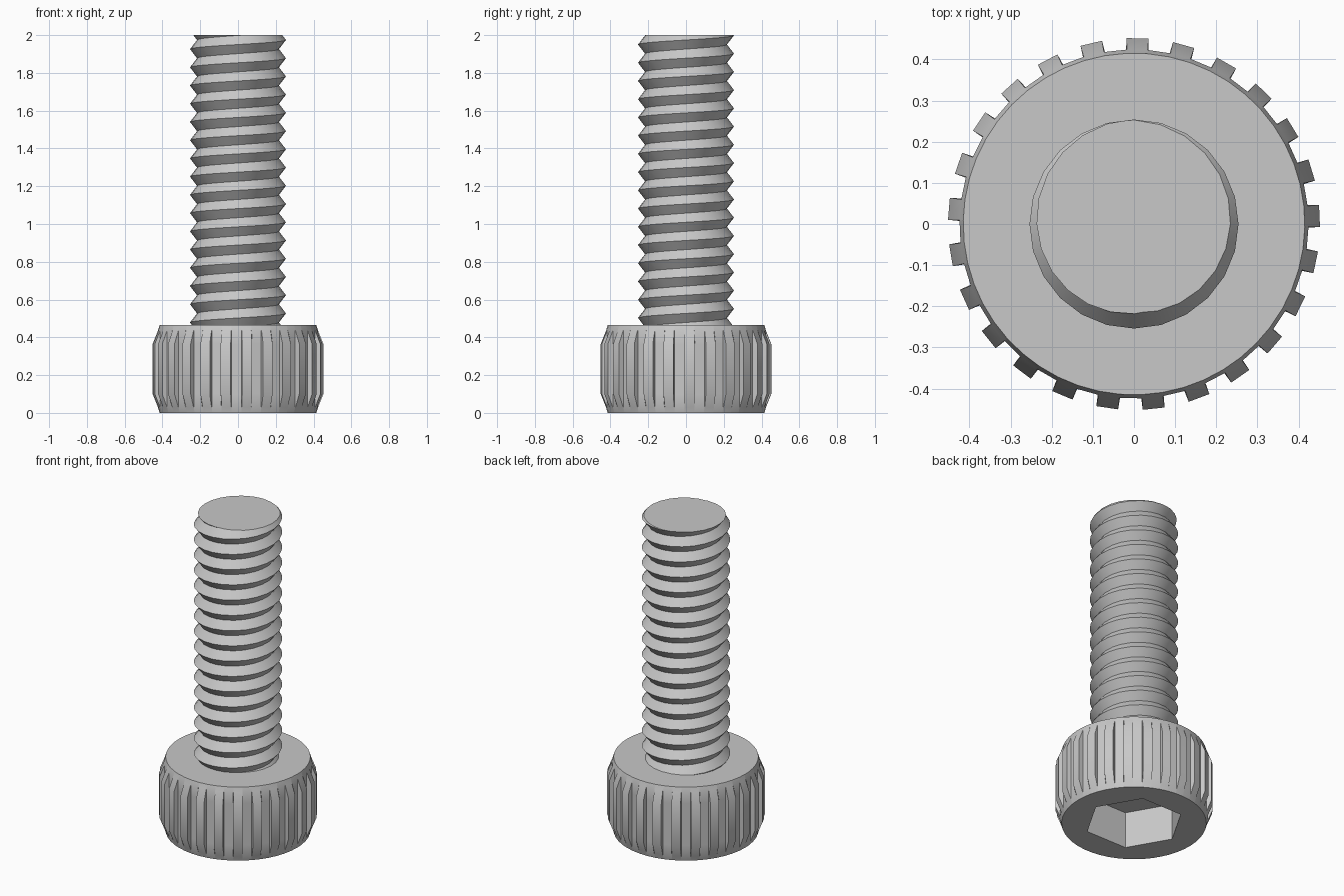
import bpy
import bmesh
from math import cos, sin, pi, radians

default_cube = bpy.data.objects.get("Cube")
if default_cube:
    bpy.data.objects.remove(default_cube, do_unlink=True)

steel = bpy.data.materials.new("grey steel")
steel.use_nodes = True
grey = (0.58, 0.58, 0.58, 1)
steel.diffuse_color = grey
steel.node_tree.nodes["Principled BSDF"].inputs["Base Color"].default_value = grey


def finish(bm, name):
    """Turn a bmesh into a smooth object that keeps its sharp edges."""
    bmesh.ops.recalc_face_normals(bm, faces=bm.faces)
    mesh = bpy.data.meshes.new(name)
    bm.to_mesh(mesh)
    bm.free()
    mesh.materials.append(steel)
    obj = bpy.data.objects.new(name, mesh)
    bpy.context.collection.objects.link(obj)
    bpy.ops.object.select_all(action="DESELECT")
    obj.select_set(True)
    bpy.context.view_layer.objects.active = obj
    bpy.ops.object.shade_smooth_by_angle(angle=radians(25))
    return obj


def ring(bm, points, z):
    """Add a ring of (radius, angle) points at one height."""
    return [bm.verts.new((r * cos(a), r * sin(a), z)) for r, a in points]


def bridge(bm, low, high):
    n = len(low)
    for i in range(n):
        j = (i + 1) % n
        bm.faces.new((low[i], low[j], high[j], high[i]))


# Knurled head: chamfered profile whose grooves stop at a smaller radius
RIBS = 25
GROOVE = 0.424
PROFILE = [(0, 0.415), (0.03, GROOVE), (0.1, 0.452),
           (0.365, 0.452), (0.435, GROOVE), (0.465, 0.415)]
bm = bmesh.new()
rings = []
for z, radius in PROFILE:
    points = []
    for rib in range(RIBS):
        centre = radians(2.5) + rib * 2 * pi / RIBS
        for offset, raised in ((-3.7, False), (-3.4, True), (3.4, True), (3.7, False)):
            r = radius if raised else min(radius, GROOVE)
            points.append((r, centre + radians(offset)))
    rings.append(ring(bm, points, z))
for low, high in zip(rings, rings[1:]):
    bridge(bm, low, high)
bm.faces.new(rings[-1])

# Hexagonal socket sunk into the underside of the head
hexagon = [(0.285, i * pi / 3) for i in range(6)]
mouth = ring(bm, hexagon, 0)
floor = ring(bm, hexagon, 0.23)
bridge(bm, mouth, floor)
bm.faces.new(floor)
rim = [e for e in bm.edges if e.is_boundary]
bmesh.ops.triangle_fill(bm, edges=rim, use_beauty=True)
finish(bm, "knurled_head")

# Threaded shank: a V-shaped helical strip trimmed flat at both ends
SEGMENTS = 24
PITCH = 0.0965
CREST, ROOT = 0.254, 0.217
TOP, BOTTOM = 2.0, 0.44
TURNS = 20
bm = bmesh.new()
crest, root = [], []
for i in range(TURNS * SEGMENTS + 1):
    a = 2 * pi * i / SEGMENTS
    z = TOP + PITCH * ((i - 6.4) / SEGMENTS - 18)
    crest.append(bm.verts.new((CREST * cos(a), CREST * sin(a), z)))
    root.append(bm.verts.new((ROOT * cos(a), ROOT * sin(a), z + PITCH / 2)))
for i in range(TURNS * SEGMENTS):
    bm.faces.new((crest[i], crest[i + 1], root[i + 1], root[i]))
    k = i + SEGMENTS
    if k < TURNS * SEGMENTS:
        bm.faces.new((root[i], root[i + 1], crest[k + 1], crest[k]))
for height, direction in ((TOP, 1), (BOTTOM, -1)):
    bmesh.ops.bisect_plane(bm, geom=bm.verts[:] + bm.edges[:] + bm.faces[:],
                           plane_co=(0, 0, height), plane_no=(0, 0, direction),
                           clear_outer=True)
bmesh.ops.holes_fill(bm, edges=[e for e in bm.edges if e.is_boundary], sides=0)
finish(bm, "threaded_shank")
